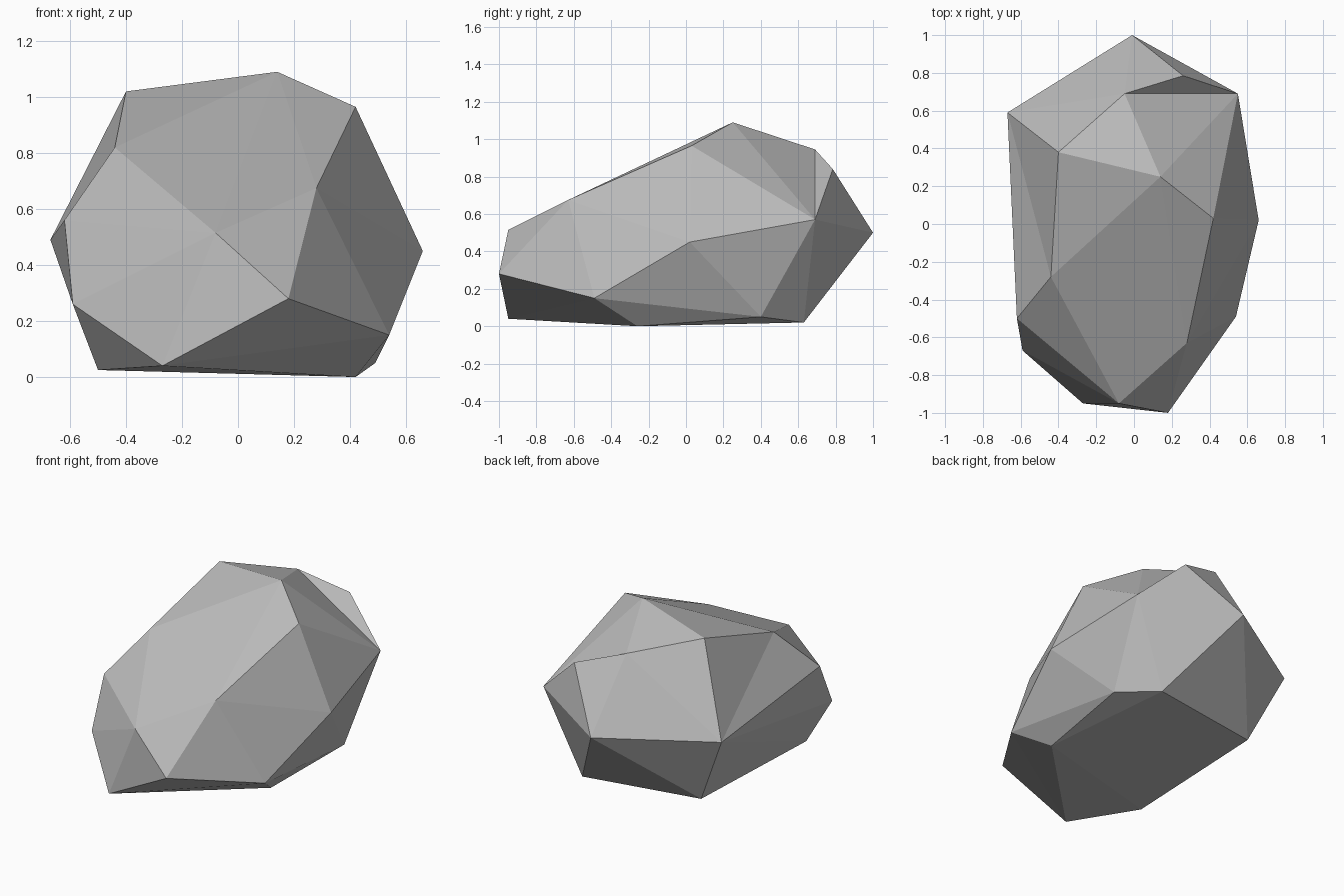
import bpy
import bmesh

cube = bpy.data.objects.get("Cube")
if cube:
    bpy.data.objects.remove(cube, do_unlink=True)

# Corner points of the boulder
corners = {
    "back_tip": (-.01, 1, .5), "back_left": (.55, .69, .57), "back_top": (-.05, .69, .945),
    "back_right": (-.67, .59, .49), "top_right": (-.4, .38, 1.02), "peak": (.14, .25, 1.09),
    "top_left": (.42, .03, .965), "left_side": (.66, .02, .45), "left_low": (.54, -.49, .15),
    "front_shoulder": (.28, -.63, .675), "front_tip": (.18, -1, .28), "front_top": (-.08, -.95, .515),
    "front_base": (-.27, -.95, .04), "front_right": (-.59, -.67, .26), "right_side": (-.62, -.5, .56),
    "right_shoulder": (-.44, -.28, .82), "base_left_back": (.49, .4, .05), "base_left": (.42, -.26, 0),
    "base_back": (.31, .63, .02), "base_right_back": (-.46, .5, .03), "base_right": (-.5, -.53, .025),
}

# Convex body
bm = bmesh.new()
v = {name: bm.verts.new(co) for name, co in corners.items()}
hull = bmesh.ops.convex_hull(bm, input=bm.verts[:])
loose = {g for g in hull["geom_interior"] + hull["geom_unused"] if isinstance(g, bmesh.types.BMVert)}
bmesh.ops.delete(bm, geom=list(loose), context="VERTS")
bmesh.ops.triangulate(bm, faces=bm.faces[:])

# Shallow crease down the right side
crease = bm.edges.get((v["top_right"], v["right_side"]))
if crease:
    bmesh.ops.rotate_edges(bm, edges=[crease])

# Raised knob on the back, leaving a notch in front of it
knob_base = bm.faces.get((v["back_top"], v["back_left"], v["back_tip"]))
if knob_base:
    knob = bmesh.ops.poke(bm, faces=[knob_base])["verts"][0]
    knob.co = (.26, .785, .84)

bmesh.ops.recalc_face_normals(bm, faces=bm.faces[:])
mesh = bpy.data.meshes.new("boulder")
bm.to_mesh(mesh)
bm.free()

# Plain grey stone
stone = bpy.data.materials.new("stone_grey")
stone.use_nodes = True
grey = (.5, .5, .5, 1)
stone.diffuse_color = grey
bsdf = next(n for n in stone.node_tree.nodes if n.type == "BSDF_PRINCIPLED")
bsdf.inputs["Base Color"].default_value = grey
mesh.materials.append(stone)

boulder = bpy.data.objects.new("boulder", mesh)
bpy.context.scene.collection.objects.link(boulder)
